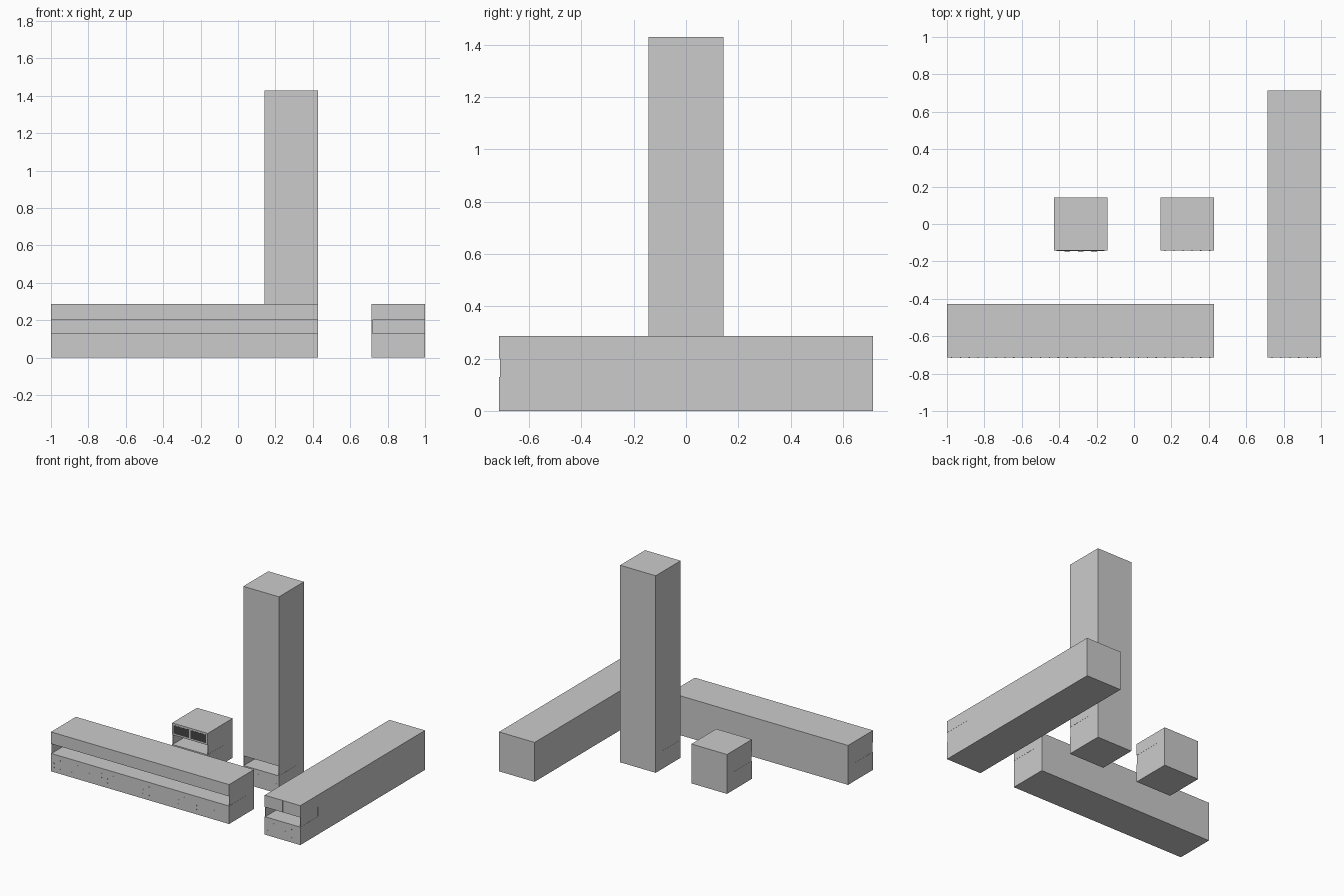
import bpy, bmesh
from mathutils import Matrix

if "Cube" in bpy.data.objects:
    bpy.data.objects.remove(bpy.data.objects["Cube"])

U = 2 / 7                      # one module
LEDGE, LINTEL, DEPTH = 0.13, 0.20, 0.20
H = U

dark = bpy.data.materials.new("dark_panel")
dark.diffuse_color = (0.06, 0.06, 0.06, 1)
dark.use_nodes = True
dark.node_tree.nodes["Principled BSDF"].inputs["Base Color"].default_value = dark.diffuse_color


def finish(name, bm, mat=None):
    bmesh.ops.recalc_face_normals(bm, faces=bm.faces)
    me = bpy.data.meshes.new(name)
    bm.to_mesh(me)
    bm.free()
    ob = bpy.data.objects.new(name, me)
    bpy.context.collection.objects.link(ob)
    if mat:
        me.materials.append(mat)
    return ob


def add_box(bm, x0, x1, y0, y1, z0, z1):
    m = Matrix.Translation(((x0 + x1) / 2, (y0 + y1) / 2, (z0 + z1) / 2))
    bmesh.ops.create_cube(bm, size=1, matrix=m @ Matrix.Diagonal((x1 - x0, y1 - y0, z1 - z0, 1)))


def block(name, x0, x1, y0, y1, h):
    # C-shaped side profile extruded across the width leaves the front slot
    bm = bmesh.new()
    prof = [(y0, 0), (y1, 0), (y1, h), (y0, h), (y0, LINTEL),
            (y0 + DEPTH, LINTEL), (y0 + DEPTH, LEDGE), (y0, LEDGE)]
    f = bm.faces.new([bm.verts.new((x0, y, z)) for y, z in prof])
    ext = bmesh.ops.extrude_face_region(bm, geom=[f])
    bmesh.ops.translate(bm, vec=(x1 - x0, 0, 0),
                        verts=[v for v in ext["geom"] if isinstance(v, bmesh.types.BMVert)])
    finish(name, bm)

    # thin cheeks closing the slot ends
    bm = bmesh.new()
    for a, b in ((x0 + 0.001, x0 + 0.004), (x1 - 0.004, x1 - 0.001)):
        add_box(bm, a, b, y0 + 0.003, y0 + DEPTH, LEDGE, LINTEL)
    finish(name + "_slot_cheeks", bm)

    # rows of small dots on the lower front panel
    bm = bmesh.new()
    n = round((x1 - x0) / U)
    for k in range(n):
        for c in range(6):
            for r in range(3):
                if (c + r) % 3 == 2:
                    continue
                x = x0 + U * (k + (c + 0.5) / 6)
                z = 0.035 + 0.03 * r
                add_box(bm, x - 0.003, x + 0.003, y0 - 0.001, y0 + 0.002, z - 0.003, z + 0.003)
    finish(name + "_dots", bm)


# four blocks: single cube, tall tower, wide bar, deep bar
block("cube_block", -1.5 * U, -0.5 * U, -U / 2, U / 2, H)
block("tower_block", 0.5 * U, 1.5 * U, -U / 2, U / 2, 5 * U)
block("wide_block", -3.5 * U, 1.5 * U, -2.5 * U, -1.5 * U, H)
block("deep_block", 2.5 * U, 3.5 * U, -2.5 * U, 2.5 * U, H)

# paired dark windows on the cube
bm = bmesh.new()
for s in (-1, 1):
    c = -U + s * 0.068
    add_box(bm, c - 0.061, c + 0.061, -U / 2 - 0.001, -U / 2 + 0.004, 0.212, 0.272)
finish("cube_windows", bm, dark)

# three small dark tabs on the cube's lower front
bm = bmesh.new()
for i in (-1, 0, 1):
    c = -U + i * 0.072
    add_box(bm, c - 0.015, c + 0.015, -U / 2 - 0.004, -U / 2 + 0.002, 0.055, 0.075)
finish("cube_tabs", bm, dark)

# seam on the deep block's upper front
bm = bmesh.new()
add_box(bm, 3 * U - 0.002, 3 * U + 0.002, -2.5 * U - 0.0005, -2.5 * U + 0.002, LINTEL, H)
finish("deep_block_seam", bm)
